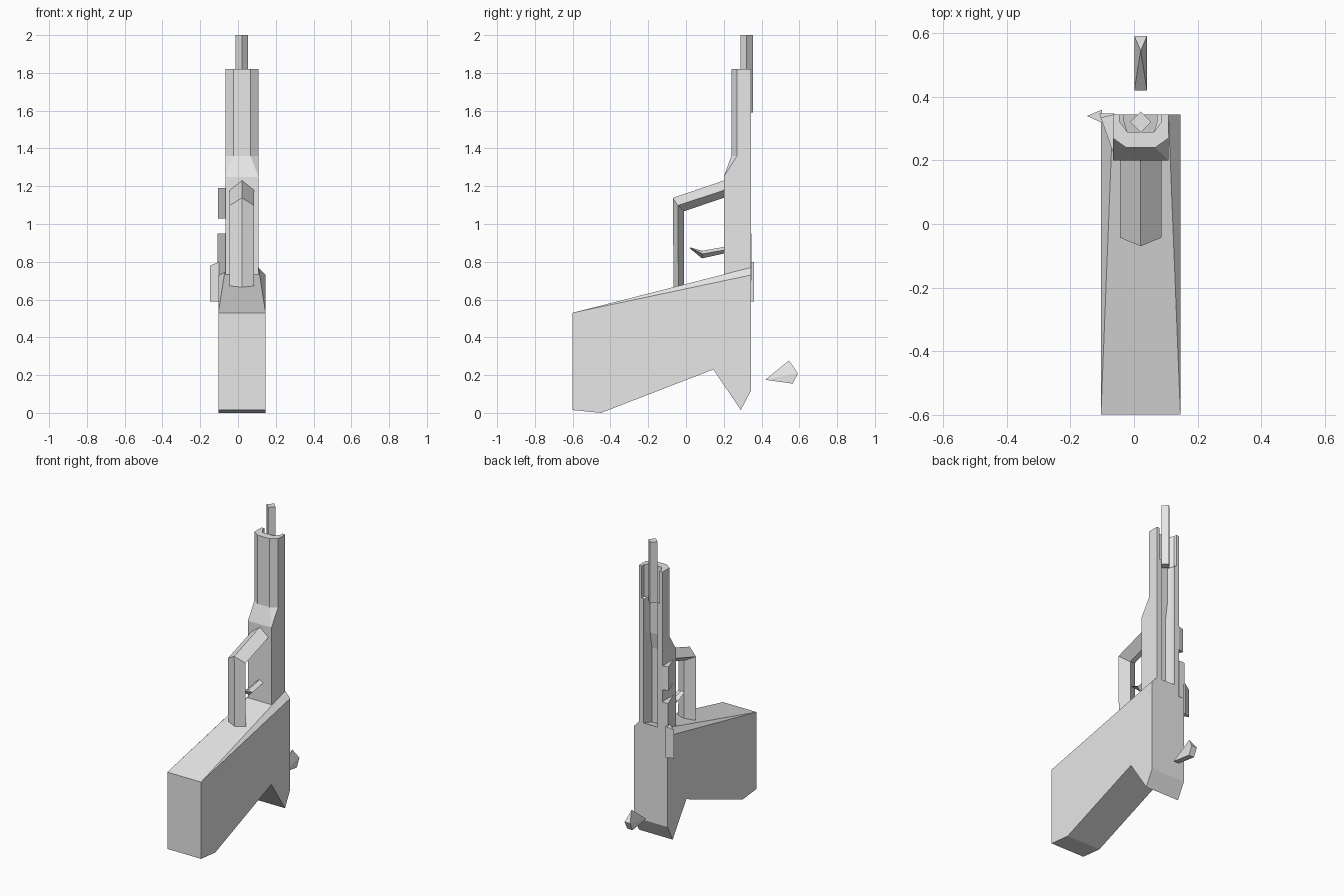
import bpy, bmesh
from mathutils import Vector

if "Cube" in bpy.data.objects:
    bpy.data.objects.remove(bpy.data.objects["Cube"])

GREY = (0.8, 0.8, 0.8, 1.0)
mat = bpy.data.materials.new("plain_grey")
mat.use_nodes = True
mat.diffuse_color = GREY
bsdf = mat.node_tree.nodes["Principled BSDF"]
bsdf.inputs["Base Color"].default_value = GREY
bsdf.inputs["Roughness"].default_value = 0.6

CX = 0.021  # centre plane of the body


def finish(name, bm):
    bmesh.ops.remove_doubles(bm, verts=bm.verts, dist=1e-5)
    bmesh.ops.recalc_face_normals(bm, faces=bm.faces)
    me = bpy.data.meshes.new(name)
    bm.to_mesh(me)
    bm.free()
    me.materials.append(mat)
    ob = bpy.data.objects.new(name, me)
    bpy.context.collection.objects.link(ob)
    return ob


def loft(name, rings):
    """Join equal rings of points into a capped solid."""
    bm = bmesh.new()
    vs = [[bm.verts.new(p) for p in ring] for ring in rings]
    n = len(rings[0])
    for a, b in zip(vs, vs[1:]):
        for i in range(n):
            j = (i + 1) % n
            bm.faces.new((a[i], a[j], b[j], b[i]))
    bm.faces.new(vs[0][::-1])
    bm.faces.new(vs[-1])
    bmesh.ops.dissolve_degenerate(bm, dist=1e-5, edges=bm.edges)
    return finish(name, bm)


def hull(name, pts):
    bm = bmesh.new()
    vs = [bm.verts.new(p) for p in pts]
    res = bmesh.ops.convex_hull(bm, input=vs)
    loose = [v for v in bm.verts if not v.link_faces]
    bmesh.ops.delete(bm, geom=loose, context='VERTS')
    bmesh.ops.dissolve_limit(bm, angle_limit=0.01, verts=bm.verts, edges=bm.edges)
    return finish(name, bm)


def prism(name, plan, z0, z1):
    return loft(name, [[(x, y, z) for x, y in plan] for z in (z0, z1)])


# Grip: side outline given width, with a roof that narrows towards the back
side = [(-0.6, 0.53), (0.345, 0.73), (0.345, 0.12), (0.29, 0.015),
        (0.145, 0.23), (-0.45, 0.0), (-0.6, 0.015)]
bm = bmesh.new()
right = [bm.verts.new((CX - 0.125, y, z)) for y, z in side]
left = [bm.verts.new((CX + 0.125, y, z)) for y, z in side]
roof = [bm.verts.new((CX + s * 0.0875, 0.345, 0.77)) for s in (-1, 1)]
bm.faces.new(right)
bm.faces.new(left[::-1])
for i in range(2, 6):
    bm.faces.new((right[i], right[i + 1], left[i + 1], left[i]))
bm.faces.new((right[6], right[0], left[0], left[6]))
bm.faces.new((right[0], roof[0], roof[1], left[0]))
bm.faces.new((right[0], right[1], roof[0]))
bm.faces.new((left[0], roof[1], left[1]))
bm.faces.new((right[1], right[2], left[2], left[1], roof[1], roof[0]))
finish("grip", bm)


# Frame: U-shaped channel open to the back, slimmer towards the top
def u_section(z, front, shoulder, flat, lip, floor):
    half = [(flat, front), (0.0875, shoulder), (0.0875, 0.345),
            (lip, 0.345), (lip, 0.322), (0.042, floor)]
    ring = [(CX + x, y, z) for x, y in half]
    return ring + [(CX - x, y, z) for x, y in half[::-1]]


loft("frame", [
    u_section(0.62, 0.20, 0.20, 0.0874, 0.052, 0.27),
    u_section(1.25, 0.20, 0.20, 0.0874, 0.052, 0.27),
    u_section(1.36, 0.24, 0.27, 0.045, 0.052, 0.29),
    u_section(1.60, 0.24, 0.27, 0.045, 0.052, 0.29),
    u_section(1.605, 0.24, 0.27, 0.045, 0.066, 0.29),
    u_section(1.82, 0.24, 0.27, 0.045, 0.066, 0.29)])

# Guide rod: four-sided bar
R = 0.033
prism("guide_rod", [(CX + R, 0.321), (CX, 0.321 + R), (CX - R, 0.321), (CX, 0.321 - R)],
      1.59, 2.0)


# Diamond-section bars: each ring is outer ridge, edges and inner ridge
def bar(name, w, stations):
    rings = []
    for outer, edge, inner in stations:
        rings.append([(CX, *outer), (CX + w, *edge), (CX, *inner), (CX - w, *edge)])
    return loft(name, rings)


bar("trigger_guard", 0.065, [
    ((0.22, 1.237), (0.22, 1.185), (0.22, 1.145)),
    ((-0.07, 1.138), (-0.043, 1.098), (-0.01, 1.068)),
    ((-0.065, 0.64), (-0.04, 0.64), (-0.01, 0.64))])
bar("trigger", 0.025, [
    ((0.22, 0.882), (0.22, 0.865), (0.22, 0.848)),
    ((0.085, 0.858), (0.087, 0.842), (0.085, 0.818)),
    ((0.02, 0.877), (0.021, 0.873), (0.024, 0.868))])

# Small levers on one side
hull("upper_lever", [(-0.062, 0.215, 1.03), (-0.062, 0.345, 1.03), (-0.105, 0.335, 1.03),
                     (-0.062, 0.215, 1.19), (-0.062, 0.345, 1.19), (-0.105, 0.335, 1.19)])
prism("middle_lever", [(-0.062, 0.215), (-0.062, 0.347), (-0.109, 0.347)], 0.70, 0.95)
loft("lower_lever", [[(-0.148, 0.34, 0.59), (-0.10, 0.318, 0.59), (-0.10, 0.36, 0.59)],
                     [(-0.148, 0.34, 0.78), (-0.10, 0.318, 0.80), (-0.10, 0.36, 0.80)]])

# Loose hammer piece behind the grip
hull("hammer", [(CX, 0.545, 0.278)] + [(CX + s * 0.02, y, z) for s in (-1, 1)
     for y, z in ((0.42, 0.175), (0.565, 0.155), (0.592, 0.21))])
